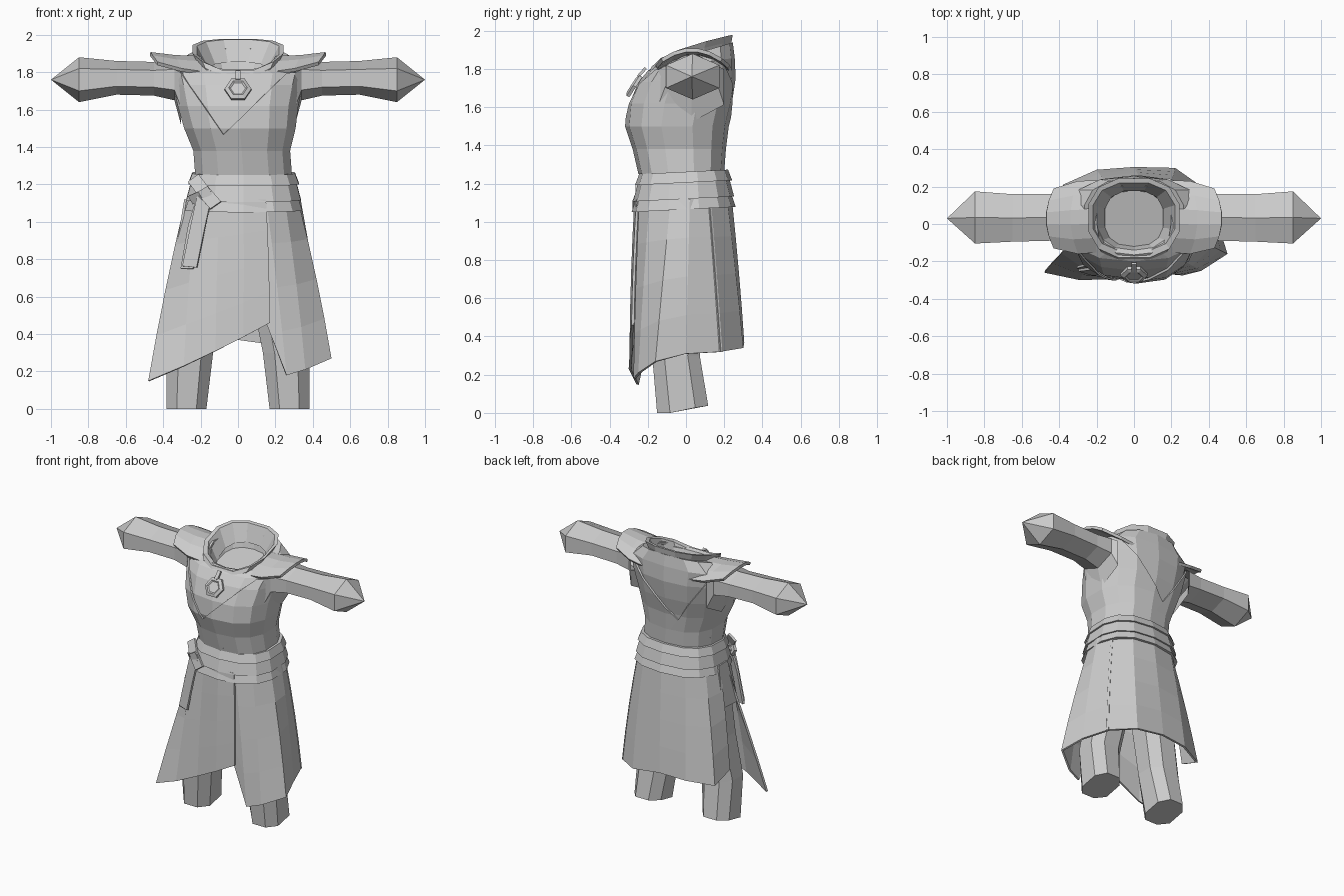
import bpy, bmesh, math
from mathutils import Vector

cube = bpy.data.objects.get("Cube")
if cube:
    bpy.data.objects.remove(cube, do_unlink=True)

cloth = bpy.data.materials.new("grey_cloth")
cloth.use_nodes = True
GREY = (0.6, 0.6, 0.6, 1)
cloth.diffuse_color = GREY
cloth.node_tree.nodes["Principled BSDF"].inputs["Base Color"].default_value = GREY


def loft(name, rings, closed=True, caps=(False, False), thick=0.0, cut=None):
    """Skin a list of point rings; optionally cut by a plane and thicken."""
    bm = bmesh.new()
    rows = [[bm.verts.new(p) for p in r] for r in rings]
    n = len(rows[0])
    for a, b in zip(rows, rows[1:]):
        for i in range(n if closed else n - 1):
            j = (i + 1) % n
            bm.faces.new((a[i], a[j], b[j], b[i]))
    for use, row in zip(caps, (rows[0], rows[-1])):
        if use:
            bm.faces.new(row)
    bmesh.ops.remove_doubles(bm, verts=bm.verts, dist=0.0005)
    if cut:
        bmesh.ops.bisect_plane(bm, geom=bm.verts[:] + bm.edges[:] + bm.faces[:],
                               plane_co=cut[0], plane_no=cut[1], clear_outer=True)
    bmesh.ops.recalc_face_normals(bm, faces=bm.faces)
    me = bpy.data.meshes.new(name)
    bm.to_mesh(me)
    bm.free()
    me.materials.append(cloth)
    ob = bpy.data.objects.new(name, me)
    bpy.context.collection.objects.link(ob)
    if thick:
        mod = ob.modifiers.new("thickness", "SOLIDIFY")
        mod.thickness = thick
        mod.offset = -1
    return ob


def oval(z, cx, hx, yf, yb, tilt=0.0, n=14, grow=0.0):
    """Slightly boxy ring from front yf to back yb, raised toward the back by tilt."""
    pts = []
    for i in range(n):
        a = 2 * math.pi * (i + 0.5) / n
        c, s = math.cos(a), math.sin(a)
        x = cx + (hx + grow) * math.copysign(abs(c) ** 0.8, c)
        y = (yf + yb) / 2 + ((yb - yf) / 2 + grow) * math.copysign(abs(s) ** 0.8, s)
        pts.append((x, y, z + tilt * y))
    return pts


def strip(name, path, width, side, thick=0.015):
    """Flat ribbon along a path, widened along the side vector."""
    s = Vector(side).normalized() * width / 2
    return loft(name, [[Vector(p) - s, Vector(p) + s] for p in path], False, thick=thick)


# Torso, with the neck well closed at the top
body = [(1.08, .03, .27, -.24, .20), (1.25, .03, .25, -.235, .185),
        (1.38, .02, .25, -.265, .195), (1.50, .01, .29, -.305, .21),
        (1.62, 0, .315, -.295, .24), (1.74, 0, .34, -.25, .26, .04),
        (1.82, 0, .36, -.20, .255, .15), (1.865, 0, .27, -.165, .245, .3),
        (1.855, 0, .20, -.14, .21, .35), (1.77, 0, .16, -.12, .18, .25)]
loft("torso", [oval(*s) for s in body], caps=(True, True))

# Crossed vest panels, made as cut shells just outside the torso
shell = [oval(*s, grow=0.014) for s in body[1:7]]
loft("vest_left_panel", shell, thick=0.012, cut=((0.07, 0, 1.61), (-.7, 0, .72)))
loft("vest_right_panel", shell, thick=0.01, cut=((-0.22, 0, 1.67), (.82, 0, .57)))

# Sleeves, legs and shoulder flaps, one for each side
sleeve = [(.305, 1.52, 1.89, -.145, .20), (.34, 1.65, 1.87, -.11, .17),
          (.45, 1.675, 1.855, -.09, .16), (.65, 1.68, 1.86, -.095, .16),
          (.85, 1.64, 1.88, -.105, .175), (1.0, 1.76, 1.76, .03, .03)]
leg = [(0, .275, .113, -.16, .125), (.3, .257, .132, -.185, .08),
       (.6, .20, .135, -.18, .10), (1.08, .14, .14, -.18, .14)]
flap = [(.20, 1.89, -.15, .235, .09), (.34, 1.895, -.16, .23, .075),
        (.47, 1.91, -.13, .19, .055)]
for sx, side in ((1, "left"), (-1, "right")):
    rings = []
    for x, lo, hi, yf, yb in sleeve:
        rings.append([(sx * x, (yf + yb) / 2 + (yb - yf) / 1.74 * math.sin(k * math.pi / 3),
                       (lo + hi) / 2 + (hi - lo) / 2 * math.cos(k * math.pi / 3))
                      for k in range(6)])
    loft(side + "_sleeve", rings)
    legs = [oval(z, sx * cx, hx, yf, yb, n=8) for z, cx, hx, yf, yb in leg]
    legs[0] = [(x, y, max(0.0, 0.01 + 0.15 * y) + .01 * (y > 0)) for x, y, z in legs[0]]
    loft(side + "_trouser_leg", legs, caps=(True, True))
    rings = []
    for x, top, yf, yb, drop in flap:
        rings.append([(sx * (x - 0.04 * t * t), (yf + yb) / 2 + t * (yb - yf) / 2,
                       top - drop * t * t) for t in (-1, -.6, -.2, .2, .6, 1)])
    loft(side + "_shoulder_flap", rings, False, thick=0.02)


# Flared collar, low at the front and high at the back
def collar_ring(hx, yf, yb, drop):
    pts = []
    for x, y, _ in oval(0, 0, hx, yf, yb, n=12):
        f = max(0.0, (y - yf) / (yb - yf))
        pts.append((x, y, 1.785 + 0.19 * f ** 0.5 - drop))
    return pts


loft("collar", [collar_ring(.20, -.20, .235, .085), collar_ring(.23, -.205, .245, .03),
                collar_ring(.25, -.185, .25, -.005), collar_ring(.225, -.15, .225, 0),
                collar_ring(.16, -.12, .18, .12)])

# Pendant on a short cord
pend = []
for r, d in ((.072, 0), (.072, .015), (.05, .024), (.04, .018)):
    pend.append([(r * math.cos(k * math.pi / 3),
                  -.262 - d + .55 * r * math.sin(k * math.pi / 3),
                  1.705 + .5 * d + .85 * r * math.sin(k * math.pi / 3)) for k in range(6)])
loft("pendant", pend, caps=(True, True))
strip("pendant_cord", [(0, -.205, 1.80), (0, -.245, 1.755)], .025, (1, 0, 0))

# Belt of three layered bands
bands = {"lower": (1.065, .320, 1.125, .300), "middle": (1.12, .312, 1.21, .288),
         "upper": (1.205, .302, 1.262, .280)}
for label, (z0, h0, z1, h1) in bands.items():
    sect = [(z0, h0 - .05), (z0, h0), (z1, h1), (z1, h1 - .05)]
    loft("belt_%s_band" % label,
         [oval(z, .03, h, -h + .035, h - .06, tilt=.05) for z, h in sect])


# Skirt panels: each column runs from the belt to its own hem point
def panel(name, cols, thick=0.014):
    rows = []
    for t in (0, .25, .5, .75, 1):
        bulge = 0.12 * t * (1 - t)
        rows.append([(xt + (xb - xt) * t + bulge * xt, yt + (yb - yt) * t + bulge * yt / 2,
                      1.12 + (zb - 1.12) * t) for xt, yt, xb, yb, zb in cols])
    return loft(name, rows, False, thick=thick)


panel("skirt_front_panel", [
    (-.28, -.05, -.48, -.26, .15), (-.22, -.18, -.29, -.30, .23),
    (-.10, -.25, -.12, -.295, .31), (.03, -.27, .03, -.295, .385),
    (.15, -.26, .17, -.285, .46)])
panel("skirt_left_panel", [
    (.08, -.245, .15, -.265, .46), (.15, -.245, .26, -.275, .18),
    (.25, -.19, .36, -.25, .21), (.32, -.08, .50, -.16, .27),
    (.335, .02, .45, 0, .31), (.29, .13, .38, .19, .32)])
panel("skirt_back_panel", [
    (.30, .12, .39, .18, .32), (.19, .215, .22, .30, .34), (.03, .24, 0, .305, .37),
    (-.14, .21, -.20, .29, .36), (-.24, .12, -.38, .21, .34), (-.28, .01, -.39, .05, .40)])
# Short side piece above the slit
loft("skirt_side_gusset", [[(-.275, -.07, 1.12), (-.275, .03, 1.12)],
                           [(-.325, -.12, .82), (-.31, .04, .82)]], False, thick=.012)

# Sash knot and hanging tails
strip("sash_wrap", [(-.24, -.20, 1.235), (-.19, -.25, 1.17), (-.12, -.28, 1.09)],
      .07, (1, 0, .7))
strip("sash_knot", [(-.255, -.205, 1.115), (-.20, -.26, 1.14), (-.15, -.265, 1.17)],
      .05, (-.6, 0, 1), .02)
strip("sash_front_tail", [(-.18, -.255, 1.14), (-.215, -.26, .98), (-.26, -.265, .76)],
      .08, (1, -.3, -.1))
strip("sash_rear_tail", [(-.19, -.235, 1.13), (-.235, -.24, .98), (-.275, -.25, .75)],
      .07, (1, -.4, 0))
